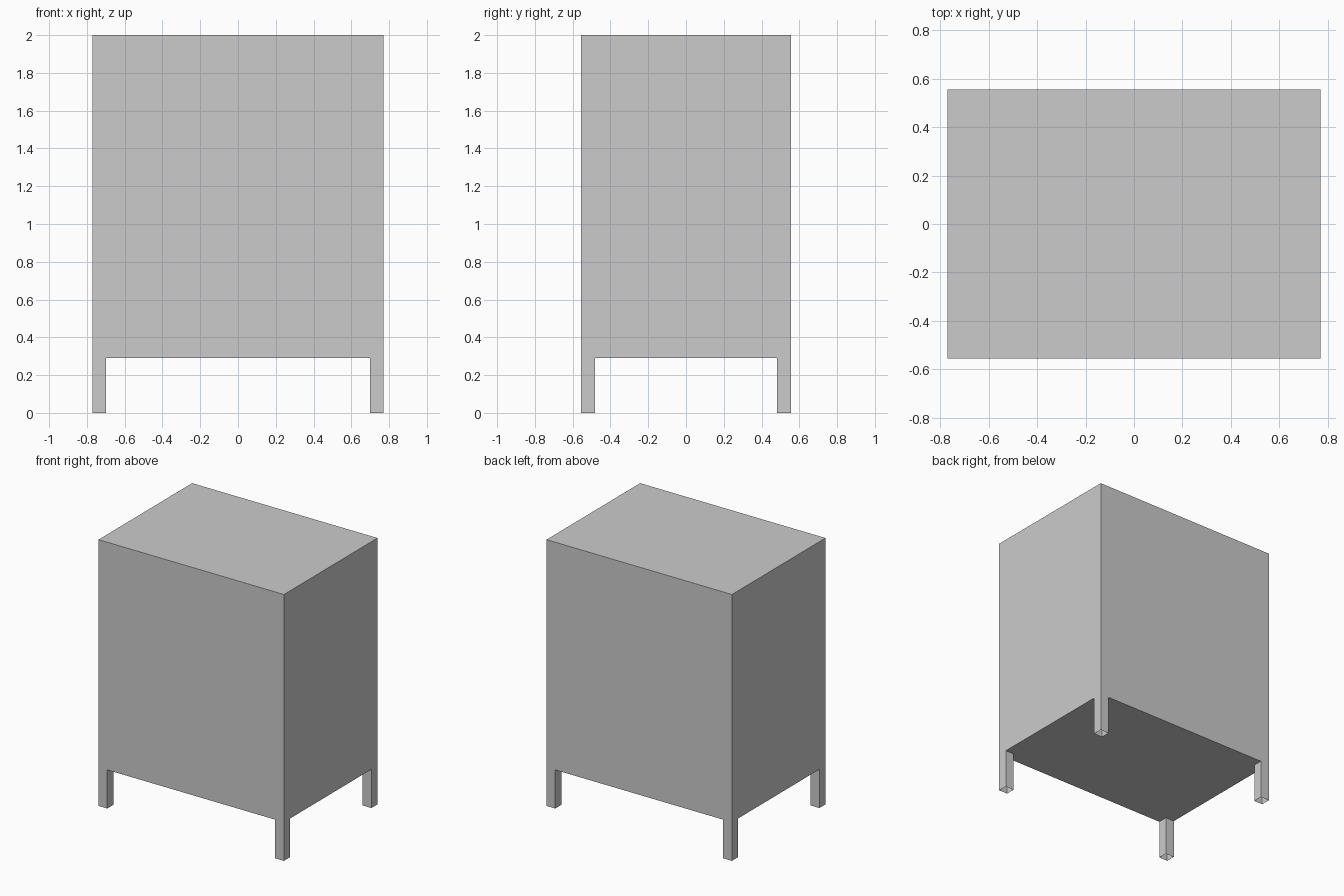
import bpy, bmesh
from math import radians
from mathutils import Matrix, Vector

if "Cube" in bpy.data.objects:
    bpy.data.objects.remove(bpy.data.objects["Cube"])

W, D, H = 1.54, 1.11, 2.0     # overall size
BASE = 0.29                   # underside height
LEG = 0.072                   # square leg width

bm = bmesh.new()

# cabinet body
bmesh.ops.create_cube(bm, size=1, matrix=Matrix.Translation((0, 0, (H + BASE) / 2))
                      @ Matrix.Diagonal((W, D, H - BASE, 1)))

# cut lines that mark out the legs at the corners
for axis, half in ((Vector((1, 0, 0)), W / 2), (Vector((0, 1, 0)), D / 2)):
    for side in (-1, 1):
        bmesh.ops.bisect_plane(bm, geom=bm.verts[:] + bm.edges[:] + bm.faces[:],
                               plane_co=axis * side * (half - LEG), plane_no=axis)

# legs: corner squares of the underside drawn down to the floor, open at the foot
corners = [f for f in bm.faces if f.normal.z < -0.9
           and abs(f.calc_center_median().x) > W / 2 - LEG
           and abs(f.calc_center_median().y) > D / 2 - LEG]
new = bmesh.ops.extrude_face_region(bm, geom=corners)["geom"]
bmesh.ops.translate(bm, vec=(0, 0, -BASE),
                    verts=[v for v in new if isinstance(v, bmesh.types.BMVert)])
bm.normal_update()
low = [f for f in bm.faces if abs(f.normal.z) > 0.9
       and (f.calc_center_median().z < 0.01 or f in corners)]
bmesh.ops.delete(bm, geom=low, context='FACES_ONLY')

# merge coplanar faces into clean flat panels
bmesh.ops.dissolve_limit(bm, angle_limit=radians(1), verts=bm.verts[:], edges=bm.edges[:])

mesh = bpy.data.meshes.new("cabinet")
bm.to_mesh(mesh)
bm.free()
bpy.context.collection.objects.link(bpy.data.objects.new("cabinet", mesh))
